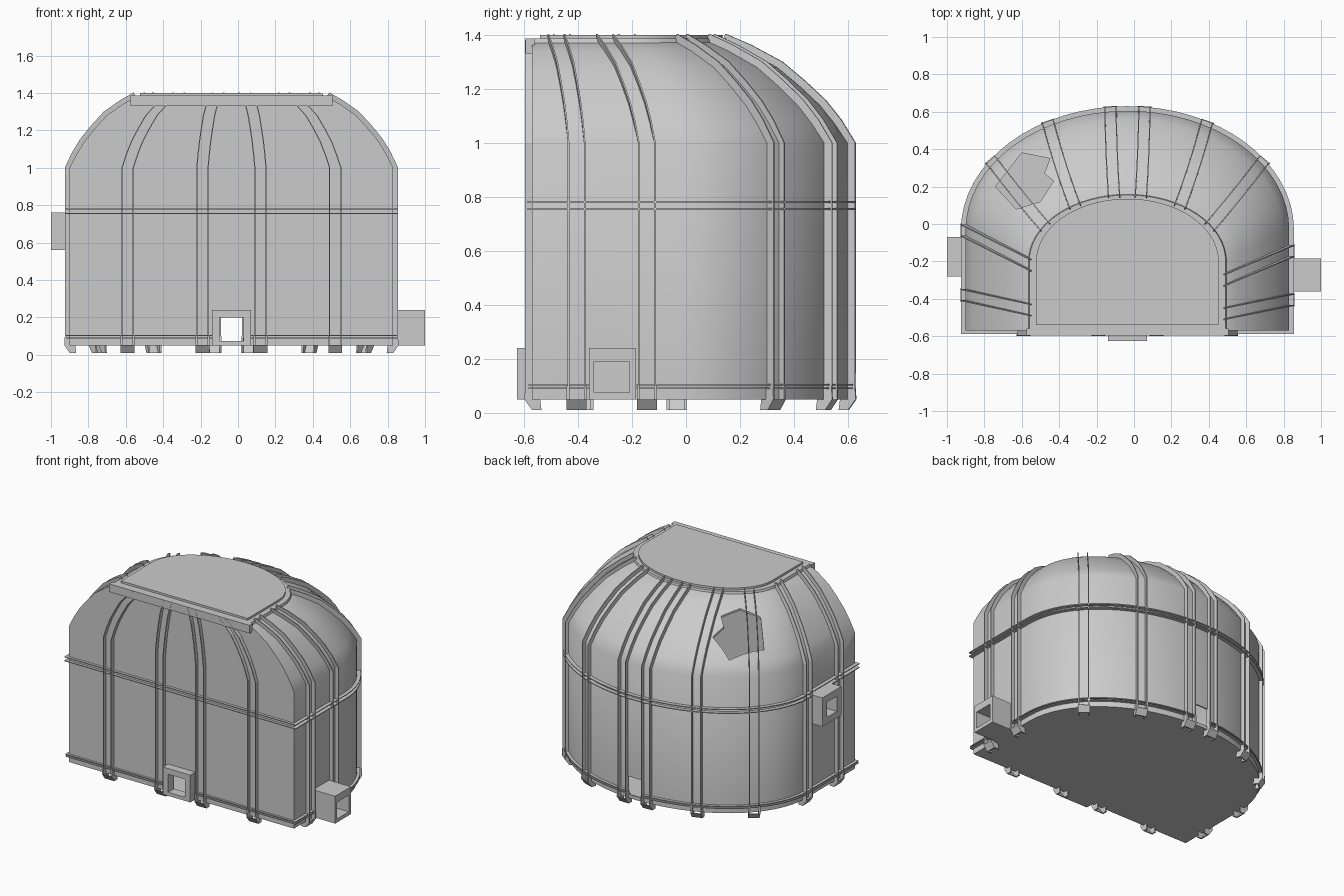
import bpy, bmesh, math
from mathutils import Vector

if "Cube" in bpy.data.objects:
    bpy.data.objects.remove(bpy.data.objects["Cube"])

CX, FRONT = -0.035, -0.57
# Height / inward fraction of the curved roof profile
PROFILE = [(0.05, 0), (1.0, 0), (1.07, .10), (1.14, .22), (1.21, .38),
           (1.28, .56), (1.34, .80), (1.38, 1)]


def shape(f):
    """Half width, back depth and centre y of the outline."""
    return 0.865 - 0.355 * f, 0.635 - 0.295 * f, -0.03 - 0.17 * f


def d_loop(z, a, b, cy, front, n=32):
    """D-shaped outline: flat front, straight sides, half-ellipse back."""
    pts = [Vector((CX + a, front, z))]
    for i in range(n + 1):
        t = math.pi * i / n
        pts.append(Vector((CX + a * math.cos(t), cy + b * math.sin(t), z)))
    return pts + [Vector((CX - a, front, z))]


def add(name, bm, smooth=False):
    bmesh.ops.recalc_face_normals(bm, faces=bm.faces)
    me = bpy.data.meshes.new(name)
    bm.to_mesh(me)
    bm.free()
    ob = bpy.data.objects.new(name, me)
    bpy.context.collection.objects.link(ob)
    if smooth:
        bpy.ops.object.select_all(action='DESELECT')
        ob.select_set(True)
        bpy.context.view_layer.objects.active = ob
        bpy.ops.object.shade_smooth_by_angle(angle=math.radians(45))
    return ob


def skin(bm, loops, closed=False):
    rows = [[bm.verts.new(p) for p in lp] for lp in loops]
    n = len(rows[0])
    pairs = list(zip(rows, rows[1:])) + ([(rows[-1], rows[0])] if closed else [])
    for a, b in pairs:
        for i in range(n):
            j = (i + 1) % n
            bm.faces.new((a[i], a[j], b[j], b[i]))
    if not closed:
        bm.faces.new(rows[0])
        bm.faces.new(rows[-1])


def loft(name, loops, closed=False, smooth=True):
    """Skin a list of equal-length outlines; closed joins last to first."""
    bm = bmesh.new()
    skin(bm, loops, closed)
    return add(name, bm, smooth)


def box(name, x0, x1, y0, y1, z0, z1):
    ring = [(x0, y0), (x1, y0), (x1, y1), (x0, y1)]
    return loft(name, [[Vector((x, y, z)) for x, y in ring] for z in (z0, z1)],
                smooth=False)


def cut(ob, cutters):
    for c in cutters:
        m = ob.modifiers.new("cut", 'BOOLEAN')
        m.operation, m.object, m.solver = 'DIFFERENCE', c, 'EXACT'


# Hidden cutters for doorway, side openings and the broken roof hole
door_cut = box("door_cutter", -0.10, 0.03, -0.9, 0.9, 0.075, 0.20)
right_cut = box("right_cutter", 0.6, 1.2, -0.34, -0.21, 0.075, 0.19)
left_cut = box("left_cutter", -1.2, -0.6, -0.23, -0.12, 0.605, 0.71)
hole = [(-.74, .20), (-.60, .38), (-.45, .35), (-.48, .27), (-.43, .23),
        (-.50, .12), (-.63, .08)]
hole_cut = loft("roof_hole_cutter",
                [[Vector((x, y, z)) for x, y in hole] for z in (0.95, 1.6)],
                smooth=False)
for c in (door_cut, right_cut, left_cut, hole_cut):
    c.hide_render = True
    c.hide_viewport = True

# Hollow main shell
shell = loft("shell", [d_loop(z, *shape(f), FRONT) for z, f in PROFILE])
sol = shell.modifiers.new("wall", 'SOLIDIFY')
sol.thickness, sol.offset = 0.012, -1
cut(shell, (door_cut, right_cut, left_cut, hole_cut))


# Thin horizontal flanges wrapped round the shell
def band(name, z, off, h=0.006):
    spec = [(z, -.004), (z, off), (z + h, off), (z + h, -.004)]
    return loft(name, [d_loop(s, .865 + o, .635 + o, -.03, FRONT - o * .7)
                       for s, o in spec], True)


band("middle_band_lower", 0.752, 0.025)
band("middle_band_upper", 0.778, 0.025)
for nm, z in (("base_band_lower", 0.088), ("base_band_upper", 0.101)):
    cut(band(nm, z, 0.02), (door_cut, right_cut))

# Roof collar, top plate and front strip
loft("roof_collar", [d_loop(z, r, r - .17, -.2, f) for z, r, f in
                     [(1.35, .48, -.55), (1.35, .535, -.572),
                      (1.386, .525, -.572), (1.386, .48, -.53)]], True)
loft("top_plate", [d_loop(z, .488, .335, -.2, -.54) for z in (1.37, 1.4)])
box("front_strip", -0.575, 0.505, -0.595, -0.56, 1.33, 1.386)

# Doorway frame and side tunnel boxes
cut(box("door_frame", -0.14, 0.07, -0.625, -0.56, 0.05, 0.24), (door_cut,))
cut(box("right_tunnel", 0.82, 1.0, -0.36, -0.185, 0.05, 0.24), (right_cut,))
cut(box("left_tunnel", -1.0, -0.89, -0.28, -0.07, 0.56, 0.76), (left_cut,))


def rib(name, path, side, outward, width=0.066, depth=0.026):
    """Pair of thin fins following wall and roof, with a splayed foot below."""
    profile = []
    for i, p in enumerate(path):
        t = (path[min(i + 1, len(path) - 1)] - path[max(i - 1, 0)]).normalized()
        n = side.cross(t).normalized()
        if n.dot(outward) < 0:
            n = -n
        if i == 0:
            n = outward
        profile.append((p - n * 0.006, p + n * depth))
    base = path[0]
    foot = []
    for z, i, o in [(0.01, -.035, .0), (0.05, -.03, depth + .002),
                    (0.10, -.005, depth)]:
        a, b = base + outward * i, base + outward * o
        a.z = b.z = z
        foot.append((a, b))
    bm = bmesh.new()
    for s in (-1, 1):
        u, v = side * (s * width / 2), side * (s * (width / 2 - 0.006))
        for rows, k in ((profile, 1), (foot, 1.12)):
            skin(bm, [[a + u * k, b + u * k, b + v, a + v] for a, b in rows])
    # web joining the two prongs of the foot
    w = side * (width / 2)
    skin(bm, [[b - outward * .008 - w, b - w, b + w, b - outward * .008 + w]
              for a, b in foot[:2]])
    add(name, bm)


# Radial ribs round the curved back (angle at wall, angle at roof), mirrored
for k, (d0, d1) in enumerate(((34, 31.5), (61, 57), (84, 82))):
    for label, s in (("right", 1), ("left", -1)):
        path = []
        for z, f in PROFILE:
            a, b, cy = shape(f)
            t = math.radians(d0 + (d1 - d0) * f)
            path.append(Vector((CX + s * a * math.cos(t), cy + b * math.sin(t), z)))
        out = path[0] - path[-1]
        out.z = 0
        out.normalize()
        rib(f"{label}_back_rib_{k}", path, Vector((-out.y, out.x, 0)), out)

# Ribs on the straight sides: y at the wall, y at the roof
for name, s, y0, y1 in (("right_rib_rear", 1, -.145, -.30),
                        ("right_rib_front", 1, -.405, -.48),
                        ("left_rib_rear", -1, -.035, -.22),
                        ("left_rib_front", -1, -.38, -.46)):
    path = [Vector((CX + s * shape(f)[0], y0 + (y1 - y0) * f, z)) for z, f in PROFILE]
    rib(name, path, Vector((0, 1, 0)), Vector((s, 0, 0)))

# Front ribs, fanning inward toward the roof
for k, dx in enumerate((-.555, -.155, .155, .555)):
    path = [Vector((CX + dx * shape(f)[0] / .865, FRONT, z)) for z, f in PROFILE]
    rib(f"front_rib_{k}", path, Vector((1, 0, 0)), Vector((0, -1, 0)))
